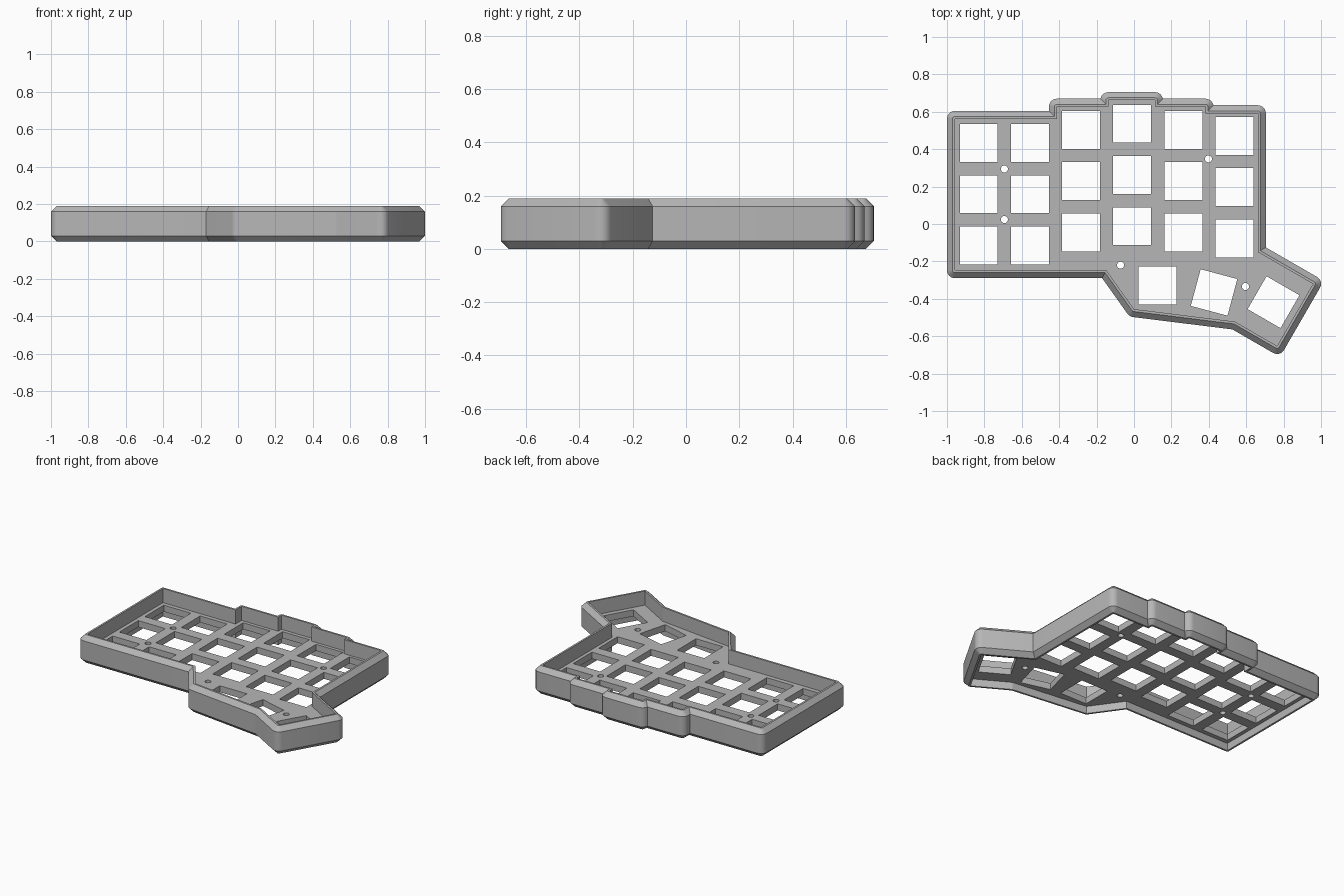
import bpy, bmesh
from math import sin, cos, pi, radians
from mathutils import Vector

cube = bpy.data.objects.get("Cube")
if cube:
    bpy.data.objects.remove(cube, do_unlink=True)

WALL, CHAMFER, HEIGHT = 0.043, 0.03, 0.19
PLATE_LOW, PLATE_HIGH = 0.05, 0.094
PITCH, HOLE = 0.274, 0.203

grey = bpy.data.materials.new("case grey")
grey.use_nodes = True
grey.diffuse_color = (0.47, 0.47, 0.47, 1)
grey.node_tree.nodes["Principled BSDF"].inputs["Base Color"].default_value = grey.diffuse_color

# Inner outline of the case, clockwise from the front corner on the right side
outline = [Vector(p) for p in (
    (-.957, -.247), (-.957, .562), (-.412, .562), (-.412, .627),
    (-.137, .627), (-.137, .662), (.112, .662), (.112, .627),
    (.382, .627), (.382, .592), (.662, .592), (.662, -.15),
    (.957, -.32), (.765, -.652), (.54, -.522), (0, -.455), (-.148, -.247))]


def offset(d, steps=6):
    """Grow the outline by d: round outer corners, mitred inner corners."""
    points = []
    for i, p in enumerate(outline):
        before, after = outline[i - 1], outline[(i + 1) % len(outline)]
        a, b = (p - before).normalized(), (after - p).normalized()
        na, nb = Vector((-a.y, a.x)), Vector((-b.y, b.x))
        if a.cross(b) > 0:
            points.append(p + (na + nb) * d / (1 + na.dot(nb)))
            continue
        for k in range(steps + 1):
            q = p + na.slerp(nb, k / steps) * d
            if p.y > 0.5:      # trim arcs at the small steps of the back wall
                q.y = max(q.y, min(before.y, after.y) + d)
            points.append(q)
    return points


# Rim wall: chamfered outside, straight inside
rim = WALL - CHAMFER
section = [(0, HEIGHT), (rim, HEIGHT), (WALL, HEIGHT - CHAMFER),
           (WALL, CHAMFER), (rim, 0), (0, 0)]
bm = bmesh.new()
rings = [[bm.verts.new((p.x, p.y, z)) for p in offset(d)] for d, z in section]
for i, ring in enumerate(rings):
    other = rings[(i + 1) % len(rings)]
    for j in range(len(ring)):
        k = (j + 1) % len(ring)
        bm.faces.new((ring[j], ring[k], other[k], other[j]))
bmesh.ops.remove_doubles(bm, verts=bm.verts, dist=0.0002)
bmesh.ops.recalc_face_normals(bm, faces=bm.faces)
mesh = bpy.data.meshes.new("case_wall")
bm.to_mesh(mesh)
bm.free()
wall = bpy.data.objects.new("case_wall", mesh)
bpy.context.collection.objects.link(wall)
mesh.materials.append(grey)


def polygon(x, y, radius, sides, turn=0):
    return [Vector((x + radius * cos(turn + 2 * pi * k / sides),
                    y + radius * sin(turn + 2 * pi * k / sides))) for k in range(sides)]


def key_hole(x, y, degrees=0):
    return polygon(x, y, HOLE / 2 ** 0.5, 4, pi / 4 + radians(degrees))


# Switch plate: key holes in staggered columns, thumb fan, screw holes
loops = [offset(0.01)]
for col, y in enumerate((-.115, -.115, -.045, -.012, -.045, -.077)):
    for row in range(3):
        loops.append(key_hole(-.83 + col * .2735, y + row * PITCH))
loops += [key_hole(.125, -.33), key_hole(.428, -.366, -15), key_hole(.746, -.418, -30)]
for x, y in ((-.693, .294), (-.693, .024), (.398, .348), (-.072, -.22), (.596, -.334)):
    loops.append(polygon(x, y, .019, 20))

curve = bpy.data.curves.new("switch_plate", "CURVE")
curve.dimensions = "2D"
curve.fill_mode = "BOTH"
curve.extrude = (PLATE_HIGH - PLATE_LOW) / 2
for loop in loops:
    spline = curve.splines.new("POLY")
    spline.points.add(len(loop) - 1)
    for point, p in zip(spline.points, loop):
        point.co = (p.x, p.y, 0, 1)
    spline.use_cyclic_u = True
curve.materials.append(grey)
plate = bpy.data.objects.new("switch_plate", curve)
plate.location.z = (PLATE_LOW + PLATE_HIGH) / 2
bpy.context.collection.objects.link(plate)

# Turn the plate into a mesh and smooth the rounded corners
bpy.ops.object.select_all(action="DESELECT")
plate.select_set(True)
bpy.context.view_layer.objects.active = plate
bpy.ops.object.convert(target="MESH")
wall.select_set(True)
bpy.context.view_layer.objects.active = wall
bpy.ops.object.shade_smooth_by_angle(angle=radians(20))
